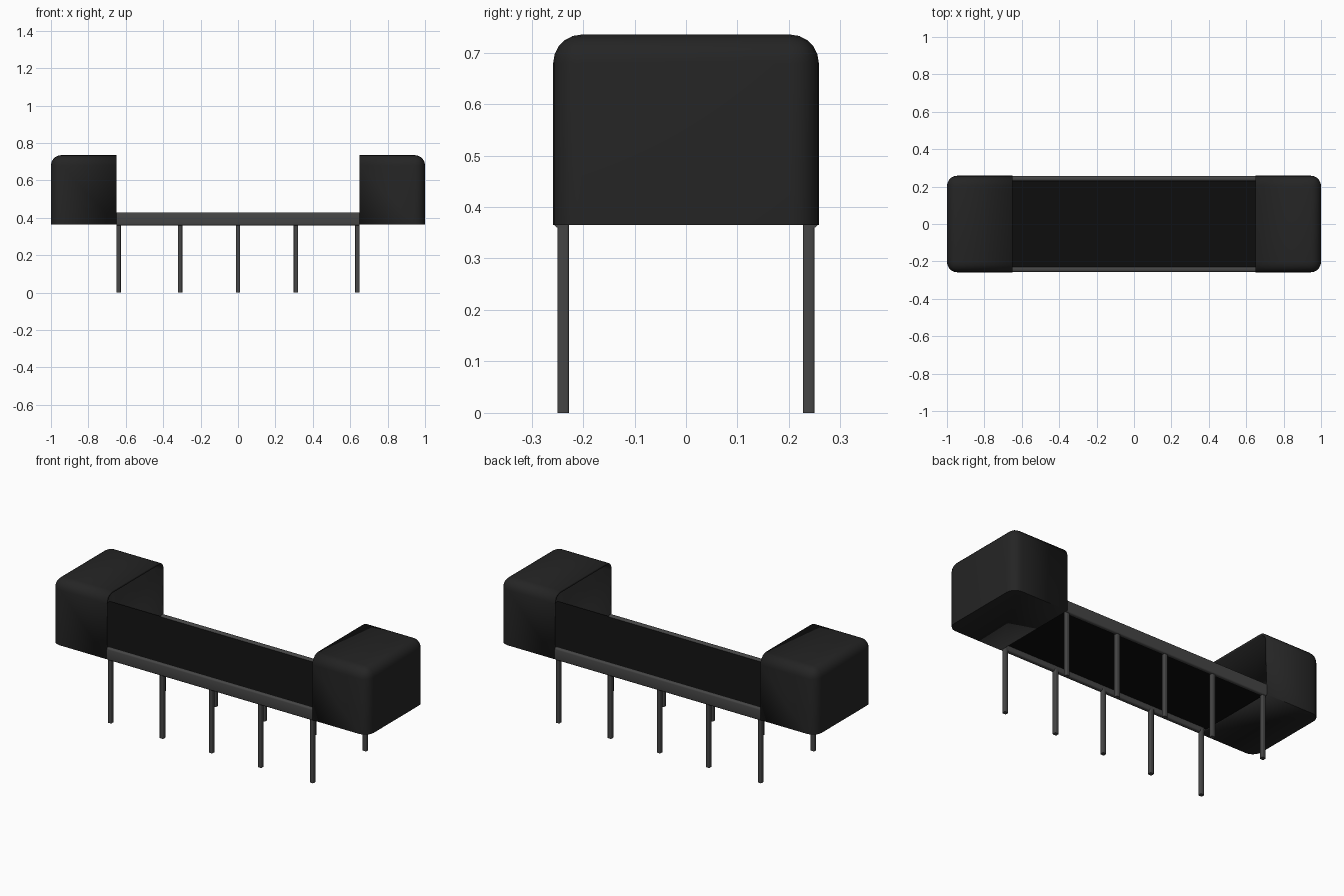
import bpy, bmesh

if "Cube" in bpy.data.objects:
    bpy.data.objects.remove(bpy.data.objects["Cube"])


def material(name, v):
    m = bpy.data.materials.new(name)
    m.diffuse_color = (v, v, v, 1)
    m.use_nodes = True
    m.node_tree.nodes["Principled BSDF"].inputs["Base Color"].default_value = m.diffuse_color
    return m


HOOD = material("hood_black", 0.018)
METAL = material("dark_metal", 0.06)
BELT = material("belt_black", 0.004)


def box_mesh(x, y, z):
    bm = bmesh.new()
    bmesh.ops.create_cube(bm, size=1)
    for v in bm.verts:
        v.co.x = x[0] if v.co.x < 0 else x[1]
        v.co.y = y[0] if v.co.y < 0 else y[1]
        v.co.z = z[0] if v.co.z < 0 else z[1]
    return bm


def finish(bm, name, mat):
    bmesh.ops.recalc_face_normals(bm, faces=bm.faces[:])
    me = bpy.data.meshes.new(name)
    bm.to_mesh(me)
    bm.free()
    ob = bpy.data.objects.new(name, me)
    bpy.context.collection.objects.link(ob)
    me.materials.append(mat)
    bpy.ops.object.select_all(action='DESELECT')
    ob.select_set(True)
    bpy.context.view_layer.objects.active = ob
    bpy.ops.object.shade_smooth_by_angle(angle=0.7)
    return ob


def rounded_box(name, x, y, z, mat, r):
    bm = box_mesh(x, y, z)
    # round only the edges along the longest direction
    edges = sorted(bm.edges, key=lambda e: -e.calc_length())[:4]
    bmesh.ops.bevel(bm, geom=edges, offset=r, segments=3, profile=0.5, affect='EDGES')
    return finish(bm, name, mat)


# end hoods: rounded shells, open towards the middle
T = 0.012
for side, label in ((-1, "left"), (1, "right")):
    bm = box_mesh(sorted((side * 0.65, side)), (-0.258, 0.258), (0.365, 0.735))
    inner = [f for f in bm.faces if all(abs(v.co.x) < 0.7 for v in f.verts)]
    bmesh.ops.delete(bm, geom=inner, context='FACES_ONLY')
    edges = []
    for e in bm.edges:
        a, b = (v.co for v in e.verts)
        on_floor = a.z < 0.4 and b.z < 0.4
        on_rim = abs(a.x) < 0.7 and abs(b.x) < 0.7
        if not on_floor and not on_rim:
            if e.calc_length() and not (a.z < 0.4 and b.z < 0.4):
                edges.append(e)
    bmesh.ops.bevel(bm, geom=edges, offset=0.055, segments=5, profile=0.5, affect='EDGES')
    hood = finish(bm, label + "_hood", HOOD)
    # make sure the shell faces outwards before thickening inwards
    top = max(hood.data.polygons, key=lambda p: p.center.z)
    if top.normal.z < 0:
        hood.data.flip_normals()
    mod = hood.modifiers.new("shell", 'SOLIDIFY')
    mod.thickness = T
    mod.offset = -1

# belt bed running through both hoods
bm = box_mesh((-0.975, 0.975), (-0.236, 0.236), (0.388, 0.42))
finish(bm, "belt_bed", BELT)

# side rails and legs
for s, label in ((-1, "front"), (1, "back")):
    rounded_box(label + "_rail", (-0.65, 0.65), sorted((s * 0.23, s * 0.256)),
                (0.359, 0.429), METAL, 0.009)
    for i, x in enumerate((-0.638, -0.31, 0, 0.31, 0.638)):
        rounded_box(f"{label}_leg_{i + 1}", (x - 0.012, x + 0.012),
                    sorted((s * 0.227, s * 0.25)), (0, 0.37), METAL, 0.005)
